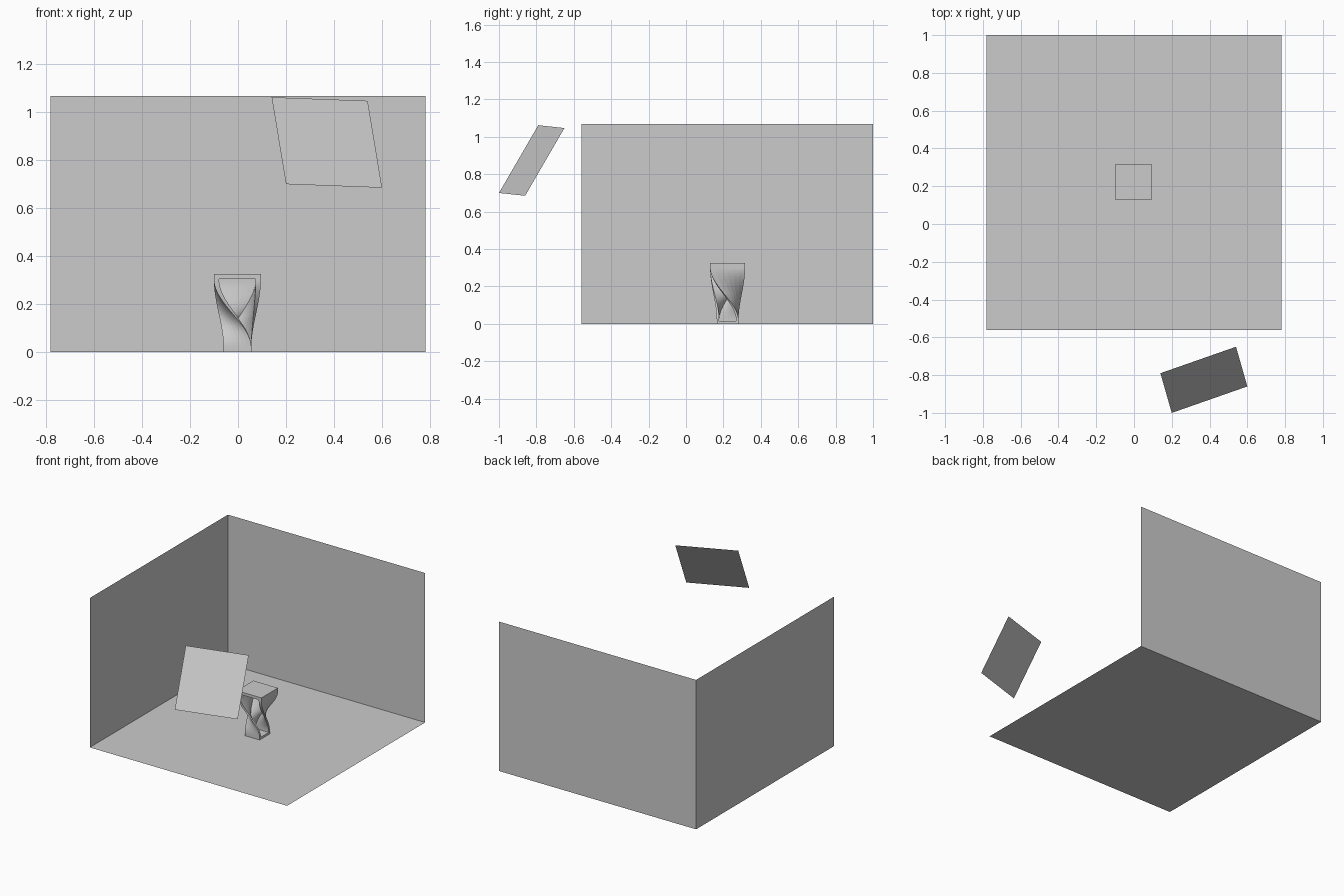
import bpy, bmesh
from mathutils import Vector

if "Cube" in bpy.data.objects:
    bpy.data.objects.remove(bpy.data.objects["Cube"])


def make_object(name, bm):
    bmesh.ops.remove_doubles(bm, verts=bm.verts, dist=0.0001)
    mesh = bpy.data.meshes.new(name)
    bm.to_mesh(mesh)
    bm.free()
    obj = bpy.data.objects.new(name, mesh)
    bpy.context.collection.objects.link(obj)
    return obj


def panel(name, corners):
    bm = bmesh.new()
    bm.faces.new([bm.verts.new(c) for c in corners])
    return make_object(name, bm)


# Room: floor, left wall and back wall
X, Y0, Y1, H = 0.78, -0.56, 1.0, 1.068
panel("floor", [(-X, Y0, 0), (X, Y0, 0), (X, Y1, 0), (-X, Y1, 0)])
panel("left_wall", [(-X, Y0, 0), (-X, Y1, 0), (-X, Y1, H), (-X, Y0, H)])
panel("back_wall", [(-X, Y1, 0), (X, Y1, 0), (X, Y1, H), (-X, Y1, H)])

# Tilted square light panel
panel("light_panel", [(0.14, -0.79, 1.062), (0.2, -1.0, 0.70),
                      (0.6, -0.86, 0.685), (0.54, -0.65, 1.047)])

# Twisted hollow box, open on the face that turns from front to right
TOP, CEIL, BASE = 0.325, 0.305, 0.015
IN = 0.78
STEPS, ACROSS = 36, 6


def place(u, v, z):
    """Map unit-square position and height to the twisted, tapered shape."""
    t = min(1, max(0, (0.30 - z) / 0.28))
    s = t * t * (3 - 2 * t)
    upper = Vector((u * 0.0975, v * 0.0935))
    lower = Vector((-v, u)) * 0.058
    p = upper.lerp(lower, s)
    return (p.x - 0.0025, p.y + 0.2225, z)


inner_levels = [BASE + (CEIL - BASE) * i / STEPS for i in range(STEPS + 1)]
outer_levels = [0] + inner_levels + [TOP]
box = bmesh.new()


def strip(a, b, levels, n=ACROSS):
    """Wall between two unit-square points, swept through the levels."""
    rows = [[box.verts.new(place(a[0] + (b[0] - a[0]) * i / n,
                                 a[1] + (b[1] - a[1]) * i / n, z))
             for i in range(n + 1)] for z in levels]
    for r0, r1 in zip(rows, rows[1:]):
        for i in range(n):
            box.faces.new((r0[i], r0[i + 1], r1[i + 1], r1[i]))


def cap(points, z):
    box.faces.new([box.verts.new(place(u, v, z)) for u, v in points])


# outer walls
outer = [(1, -1), (1, 1), (-1, 1), (-1, -1)]
for a, b in zip(outer, outer[1:]):
    strip(a, b, outer_levels)
cap(outer, TOP)
cap(outer, 0)
# rim around the opening
strip((-1, -1), (-IN, -1), outer_levels, 1)
strip((IN, -1), (1, -1), outer_levels, 1)
strip((-IN, -1), (IN, -1), [CEIL, TOP], 1)
strip((-IN, -1), (IN, -1), [0, BASE], 1)
# inner cavity
inner = [(-IN, -1), (-IN, IN), (IN, IN), (IN, -1)]
for a, b in zip(inner, inner[1:]):
    strip(a, b, inner_levels)
cap(inner, CEIL)
cap(inner, BASE)

bmesh.ops.remove_doubles(box, verts=box.verts, dist=0.0001)
bmesh.ops.recalc_face_normals(box, faces=box.faces)
make_object("twisted_box", box)
